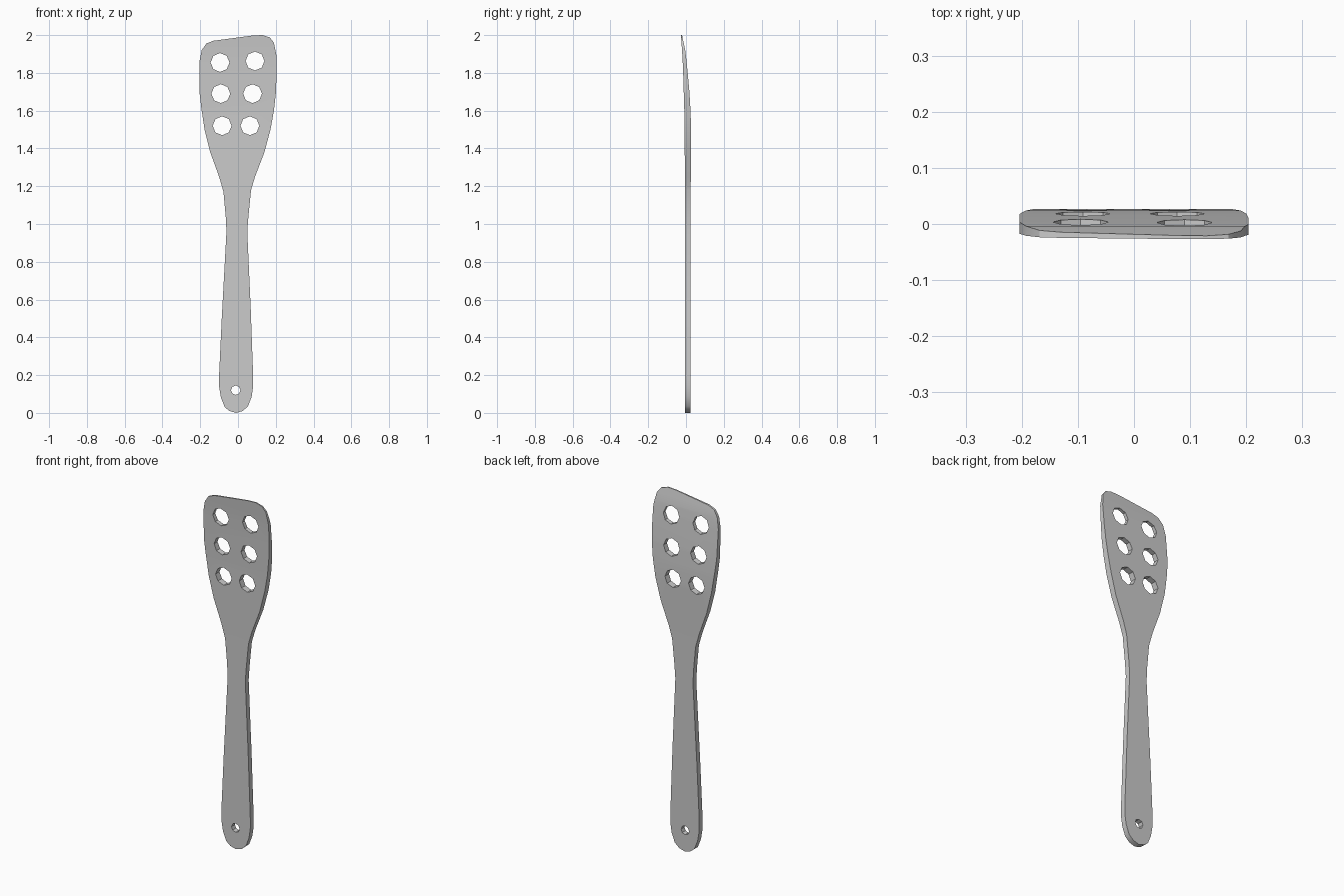
import bpy, bmesh, math

if "Cube" in bpy.data.objects:
    bpy.data.objects.remove(bpy.data.objects["Cube"])

# Outline of the turner, seen from the front (x, z), anticlockwise
OUTLINE = [
    (-0.01, 0.0), (0.025, 0.01), (0.053, 0.035), (0.072, 0.085), (0.08, 0.14), (0.08, 0.2),
    (0.067, 0.56), (0.049, 0.96), (0.055, 1.04), (0.069, 1.18), (0.09, 1.25), (0.14, 1.38),
    (0.172, 1.5), (0.19, 1.6), (0.2, 1.69), (0.204, 1.78), (0.204, 1.89), (0.19, 1.96),
    (0.168, 1.988), (0.13, 2.0), (0.08, 1.998), (-0.13, 1.97), (-0.168, 1.955),
    (-0.192, 1.92), (-0.204, 1.86), (-0.204, 1.7), (-0.195, 1.62), (-0.177, 1.5),
    (-0.147, 1.38), (-0.1, 1.25), (-0.077, 1.17), (-0.065, 1.04), (-0.061, 0.96),
    (-0.086, 0.5), (-0.1, 0.2), (-0.1, 0.14), (-0.09, 0.08), (-0.07, 0.03), (-0.045, 0.01),
]
# Holes: x, z, radius
HOLES = [
    (-0.095, 1.855, 0.05), (0.09, 1.863, 0.05),
    (-0.091, 1.69, 0.05), (0.077, 1.69, 0.05),
    (-0.084, 1.52, 0.05), (0.063, 1.52, 0.05),
    (-0.012, 0.12, 0.025),
]
# Side profile: z, front y, back y
PROFILE = [
    (0.0, -0.005, 0.025), (1.2, -0.005, 0.025), (1.5, -0.008, 0.027), (1.6, -0.009, 0.024),
    (1.7, -0.012, 0.018), (1.8, -0.015, 0.009), (1.87, -0.018, 0.002),
    (1.92, -0.021, -0.004), (2.0, -0.027, -0.021),
]


def depth(z):
    for (z0, f0, b0), (z1, f1, b1) in zip(PROFILE, PROFILE[1:]):
        if z <= z1 + 1e-5:
            t = (z - z0) / (z1 - z0)
            return f0 + t * (f1 - f0), b0 + t * (b1 - b0)
    return PROFILE[-1][1:]


def add_loop(curve, pts):
    s = curve.splines.new('POLY')
    s.points.add(len(pts) - 1)
    for p, (x, z) in zip(s.points, pts):
        p.co = (x, z, 0, 1)
    s.use_cyclic_u = True


# Flat filled plate with holes
curve = bpy.data.curves.new("plate_outline", 'CURVE')
curve.dimensions = '2D'
curve.fill_mode = 'BOTH'
curve.extrude = 0.5
add_loop(curve, OUTLINE)
for x, z, r in HOLES:
    add_loop(curve, [(x + r * math.cos(a * math.tau / 8), z + r * math.sin(a * math.tau / 8))
                     for a in range(8)])
helper = bpy.data.objects.new("plate_helper", curve)
bpy.context.collection.objects.link(helper)
mesh = bpy.data.meshes.new_from_object(helper.evaluated_get(bpy.context.evaluated_depsgraph_get()))
bpy.data.objects.remove(helper)

# Slice across the blade, then bend and taper it to the side profile
bm = bmesh.new()
bm.from_mesh(mesh)
bmesh.ops.remove_doubles(bm, verts=bm.verts, dist=1e-5)
for z, _, _ in PROFILE[1:-1]:
    bmesh.ops.bisect_plane(bm, geom=bm.verts[:] + bm.edges[:] + bm.faces[:],
                           plane_co=(0, z, 0), plane_no=(0, 1, 0), dist=1e-5)
for v in bm.verts:
    x, z, side = v.co
    front, back = depth(z)
    v.co = (x, front if side > 0 else back, z)
bmesh.ops.recalc_face_normals(bm, faces=bm.faces)
bm.to_mesh(mesh)
bm.free()

turner = bpy.data.objects.new("spatula", mesh)
mesh.name = "spatula"
bpy.context.collection.objects.link(turner)
bpy.context.view_layer.objects.active = turner
turner.select_set(True)
bpy.ops.object.shade_smooth_by_angle(angle=math.radians(30))
